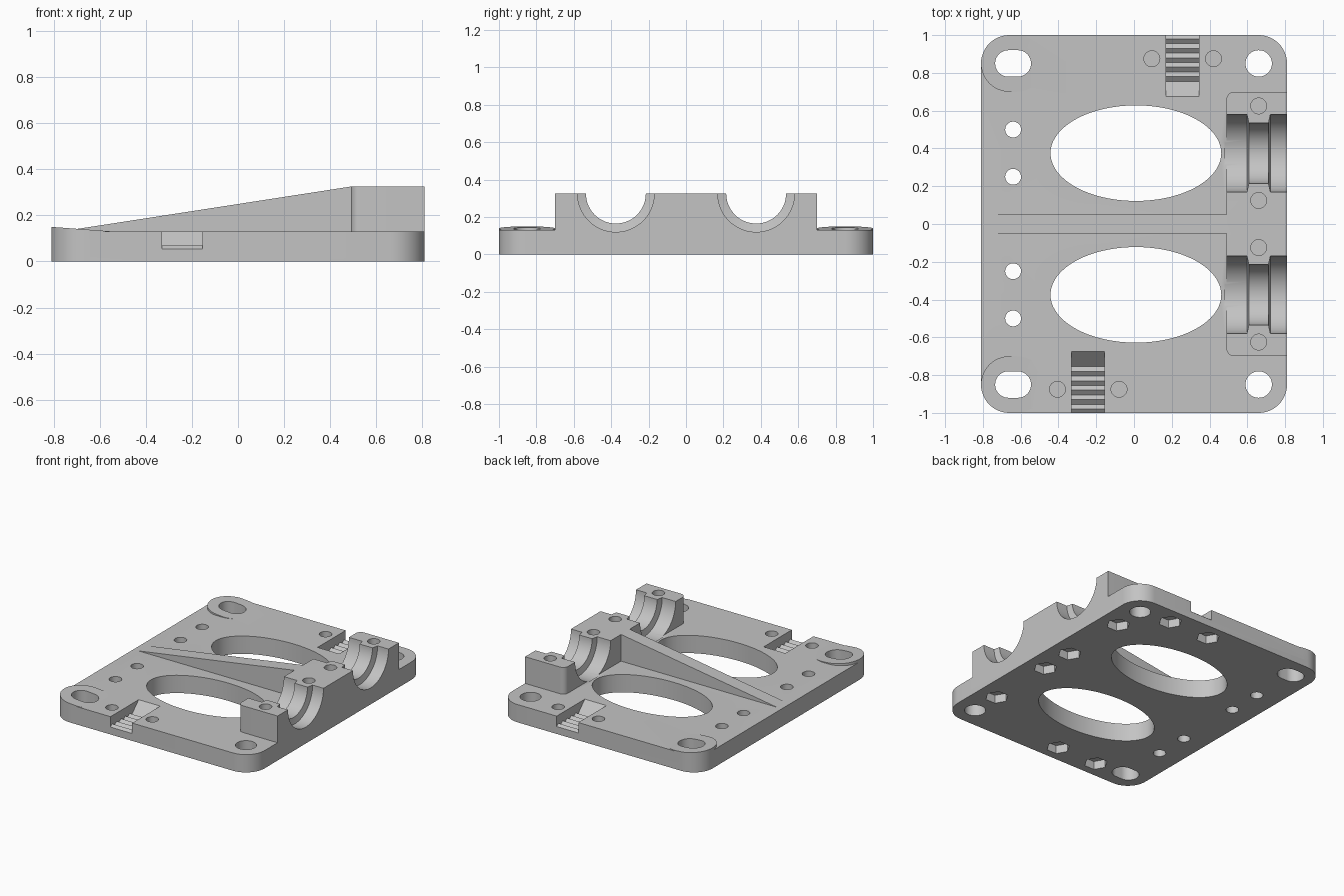
import bpy
import bmesh
from math import sin, cos, radians, pi

if "Cube" in bpy.data.objects:
    bpy.data.objects.remove(bpy.data.objects["Cube"], do_unlink=True)

grey = bpy.data.materials.new("plain grey")
grey.use_nodes = True
colour = (0.55, 0.55, 0.55, 1)
grey.diffuse_color = colour
grey.node_tree.nodes["Principled BSDF"].inputs["Base Color"].default_value = colour

TOP, HIGH = 0.13, 0.325      # plate and block heights
SIDES = (-1, 1)


def loft(bm, rings):
    """Closed solid through rings of equal point count."""
    rows = [[bm.verts.new(p) for p in ring] for ring in rings]
    n = len(rows[0])
    faces = [bm.faces.new(rows[0]), bm.faces.new(rows[-1])]
    for a, b in zip(rows, rows[1:]):
        for i in range(n):
            j = (i + 1) % n
            faces.append(bm.faces.new((a[i], a[j], b[j], b[i])))
    bmesh.ops.recalc_face_normals(bm, faces=faces)


def prism(bm, outline, z0, z1, top=None):
    """Upright solid; top may be a function of x for a sloping lid."""
    lid = top or (lambda x: z1)
    loft(bm, [[(x, y, z0) for x, y in outline], [(x, y, lid(x)) for x, y in outline]])


def ellipse(cx, cy, rx, ry, n=48):
    return [(cx + rx * cos(2 * pi * i / n), cy + ry * sin(2 * pi * i / n)) for i in range(n)]


def arc(cx, cy, r, start, sweep=90):
    n = sweep * 2 // 15
    return [(cx + r * cos(radians(start + sweep * i / n)),
             cy + r * sin(radians(start + sweep * i / n))) for i in range(n + 1)]


def capsule(x0, x1, y, r):
    return arc(x0, y, r, 90, 180) + arc(x1, y, r, 270, 180)


def make(name, bm):
    mesh = bpy.data.meshes.new(name)
    bm.to_mesh(mesh)
    bm.free()
    mesh.materials.append(grey)
    ob = bpy.data.objects.new(name, mesh)
    bpy.context.scene.collection.objects.link(ob)
    return ob


def combine(body, other, operation):
    """Apply a boolean and discard the helper."""
    mod = body.modifiers.new("boolean", "BOOLEAN")
    mod.operation, mod.solver, mod.object = operation, "EXACT", other
    other.hide_render = True
    bpy.context.view_layer.update()
    evaluated = body.evaluated_get(bpy.context.evaluated_depsgraph_get())
    mesh = bpy.data.meshes.new_from_object(evaluated)
    body.modifiers.clear()
    body.data = mesh
    bpy.data.objects.remove(other, do_unlink=True)


# Base plate with rounded corners
bm = bmesh.new()
prism(bm, arc(0.66, 0.85, 0.15, 0) + arc(-0.66, 0.85, 0.15, 90)
      + arc(-0.66, -0.85, 0.15, 180) + arc(0.66, -0.85, 0.15, 270), 0, TOP)
plate = make("mounting_plate", bm)

# Bearing block with its two inner corners rounded
bm = bmesh.new()
prism(bm, [(0.81, -0.7), (0.81, 0.7)] + arc(0.53, 0.66, 0.04, 90)
      + arc(0.53, -0.66, 0.04, 180), 0.05, HIGH)
combine(plate, make("bearing_block", bm), "UNION")

# Tapering rib along the middle
bm = bmesh.new()
profile = [(-0.77, 0.06), (0.55, 0.06), (0.55, HIGH), (0.49, HIGH), (-0.77, TOP)]
loft(bm, [[(x, y, z) for x, z in profile] for y in (-0.05, 0.05)])
combine(plate, make("rib", bm), "UNION")

# Sloping bosses around the slotted corners
bm = bmesh.new()
for s in SIDES:
    prism(bm, capsule(-0.66, -0.62, s * 0.85, 0.15), 0.05, 0,
          lambda x: 0.15 - 0.075 * (x + 0.81))
combine(plate, make("slot_bosses", bm), "UNION")

# Through openings
cut = bmesh.new()
for s in SIDES:
    prism(cut, ellipse(0.01, s * 0.375, 0.452, 0.253, 96), -0.1, 0.5)
    prism(cut, ellipse(0.66, s * 0.85, 0.07, 0.07), -0.1, 0.5)
    prism(cut, capsule(-0.665, -0.615, s * 0.85, 0.07), -0.1, 0.5)
    for y in (0.25, 0.5):
        prism(cut, ellipse(-0.64, s * y, 0.042, 0.042, 32), -0.1, 0.5)

# Screw holes from above with hexagonal nut pockets below
screws = [(0.66, s * y) for s in SIDES for y in (0.125, 0.625)]
screws += [(0.0075 + s * 0.25 + d, s * 0.875) for s in SIDES for d in (-0.163, 0.163)]
for x, y in screws:
    prism(cut, ellipse(x, y, 0.042, 0.042, 32), 0.07, 0.5)
    prism(cut, ellipse(x, y, 0.078, 0.078, 6), -0.1, 0.06)

# Half-round bearing seats with a narrower collar in the middle
seat = [(0.48, 0.205), (0.598, 0.205), (0.608, 0.16),
        (0.712, 0.16), (0.722, 0.205), (0.9, 0.205)]
for s in SIDES:
    loft(cut, [[(x, y, z) for y, z in ellipse(s * 0.375, HIGH, r, r, 72)] for x, r in seat])

# Toothed belt channels at the front and back edges
teeth = [(0.675, 0.2), (0.675, TOP)]
for i in range(5):
    y = 0.755 + 0.05 * i
    teeth += [(y, 0.05), (y + 0.025, 0.07)]
teeth += [(1.005, 0.05), (1.1, 0.05), (1.1, 0.2)]
for s in SIDES:
    x = 0.0075 + s * 0.25
    loft(cut, [[(x + d, s * y, z) for y, z in teeth] for d in (-0.0875, 0.0875)])
combine(plate, make("cutters", cut), "DIFFERENCE")

# Smooth curved walls, sharp edges elsewhere
bpy.ops.object.select_all(action="DESELECT")
plate.select_set(True)
bpy.context.view_layer.objects.active = plate
bpy.ops.object.shade_smooth_by_angle(angle=radians(25))
